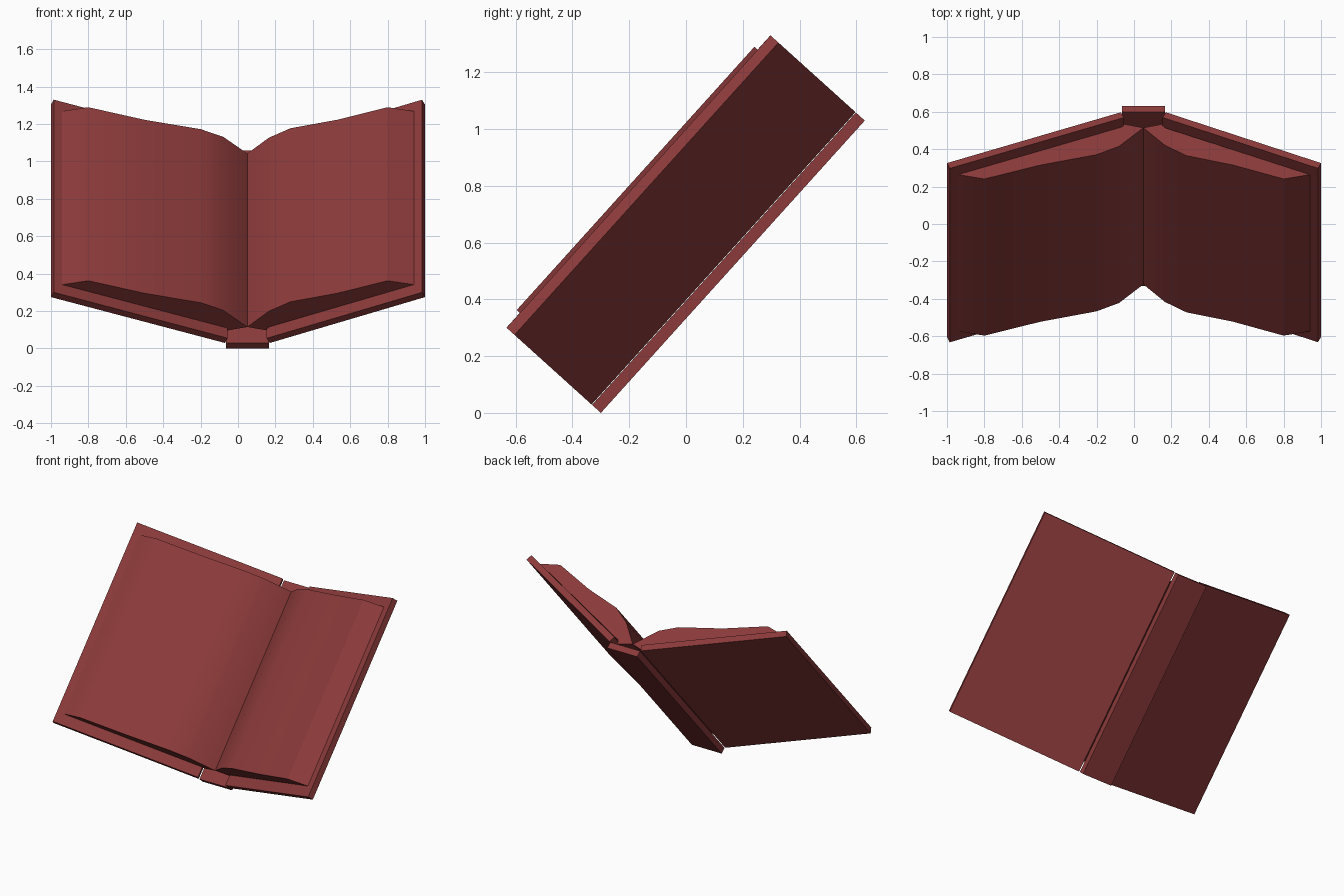
import bpy, bmesh, math
from mathutils import Matrix

if "Cube" in bpy.data.objects:
    bpy.data.objects.remove(bpy.data.objects["Cube"])

# Single dark red colour
red = bpy.data.materials.new("dark_red")
red.use_nodes = True
colour = (0.26, 0.042, 0.042, 1)
red.diffuse_color = colour
red.node_tree.nodes["Principled BSDF"].inputs["Base Color"].default_value = colour

# Book frame: columns are width, page normal and spine direction, leaning back
c, s = 0.742, 0.67
TILT = Matrix(((1, 0, 0, 0), (0, -c, s, -0.30), (0, s, c, 0), (0, 0, 0, 1)))
LENGTH = 1.388


def extrude(name, profile, start, end, smooth=None):
    """Extrude a (width, height) profile along the spine direction."""
    bm = bmesh.new()
    face = bm.faces.new([bm.verts.new((x, n, start)) for x, n in profile])
    new = bmesh.ops.extrude_face_region(bm, geom=[face])["geom"]
    top = [v for v in new if isinstance(v, bmesh.types.BMVert)]
    bmesh.ops.translate(bm, verts=top, vec=(0, 0, end - start))
    bm.transform(TILT)
    bmesh.ops.recalc_face_normals(bm, faces=bm.faces)
    mesh = bpy.data.meshes.new(name)
    bm.to_mesh(mesh)
    bm.free()
    mesh.materials.append(red)
    obj = bpy.data.objects.new(name, mesh)
    bpy.context.collection.objects.link(obj)
    if smooth:
        bpy.ops.object.select_all(action="DESELECT")
        obj.select_set(True)
        bpy.context.view_layer.objects.active = obj
        bpy.ops.object.shade_smooth_by_angle(angle=math.radians(smooth))
    return obj


def cover(name, hinge, edge):
    """Board of even thickness from the hinge to the outer edge."""
    dx, dn = edge[0] - hinge[0], edge[1] - hinge[1]
    side = math.copysign(0.041, dx) / math.hypot(dx, dn)
    ox, on = -dn * side, dx * side
    profile = [hinge, edge, (edge[0] + ox, edge[1] + on), (hinge[0] + ox, hinge[1] + on)]
    extrude(name, profile, 0, LENGTH)


# Spine board and the two covers
extrude("spine", [(-0.065, 0), (0.165, 0), (0.165, 0.042), (-0.065, 0.042)], 0, LENGTH)
cover("left_cover", (0.17, 0.044), (1.0, 0.41))
cover("right_cover", (-0.07, 0.044), (-1.0, 0.41))

# Page blocks: underside from the gutter to the fore edge, then the curved top
left_pages = [(0.05, 0.094), (0.155, 0.067), (0.165, 0.094), (0.94, 0.432),
              (0.80, 0.463), (0.53, 0.363), (0.28, 0.295), (0.165, 0.22)]
right_pages = [(0.05, 0.094), (-0.055, 0.067), (-0.065, 0.089), (-0.94, 0.432),
               (-0.80, 0.463), (-0.50, 0.363), (-0.20, 0.288), (-0.08, 0.228)]
extrude("left_pages", left_pages, 0.07, 1.32, 32.6)
extrude("right_pages", right_pages, 0.07, 1.32, 32.6)
